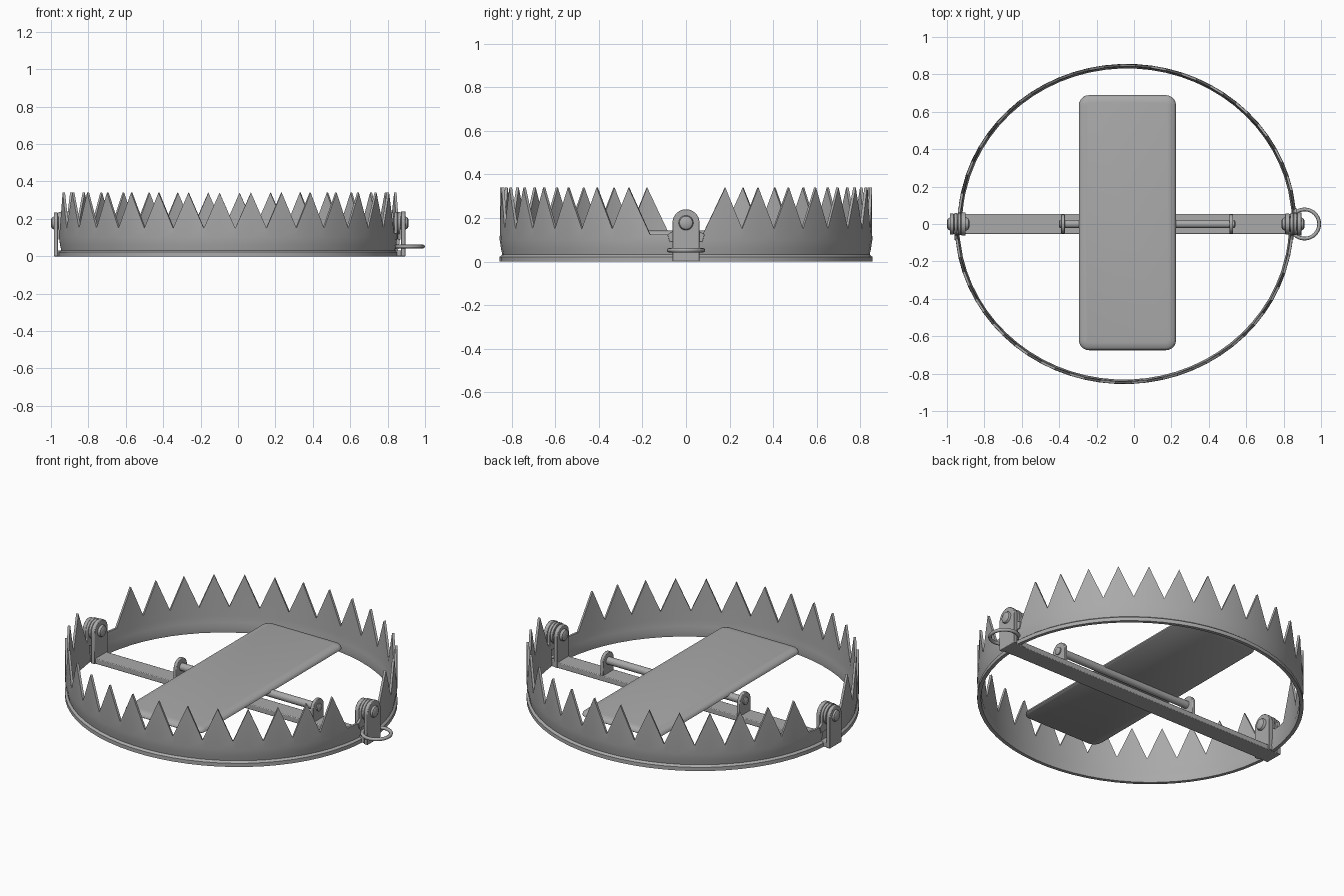
import bpy, bmesh, math
from mathutils import Matrix

if "Cube" in bpy.data.objects:
    bpy.data.objects.remove(bpy.data.objects["Cube"])

steel = bpy.data.materials.new("steel grey")
steel.diffuse_color = (0.4, 0.4, 0.4, 1)
steel.use_nodes = True
steel.node_tree.nodes["Principled BSDF"].inputs["Base Color"].default_value = steel.diffuse_color
CX = -0.045


def finish(bm, name, bevel=0.0, angle=35):
    bmesh.ops.recalc_face_normals(bm, faces=bm.faces)
    me = bpy.data.meshes.new(name)
    bm.to_mesh(me)
    bm.free()
    me.materials.append(steel)
    ob = bpy.data.objects.new(name, me)
    bpy.context.collection.objects.link(ob)
    if bevel:
        m = ob.modifiers.new("bevel", 'BEVEL')
        m.width, m.segments, m.limit_method = bevel, 2, 'ANGLE'
    bpy.ops.object.select_all(action='DESELECT')
    ob.select_set(True)
    bpy.context.view_layer.objects.active = ob
    bpy.ops.object.shade_smooth_by_angle(angle=math.radians(angle))
    return ob


def box(name, x0, x1, y0, y1, z0, z1, bevel=0.004):
    bm = bmesh.new()
    bmesh.ops.create_cube(bm, size=1)
    for v in bm.verts:
        v.co = ((x0 + x1) / 2 + v.co.x * (x1 - x0),
                (y0 + y1) / 2 + v.co.y * (y1 - y0),
                (z0 + z1) / 2 + v.co.z * (z1 - z0))
    return finish(bm, name, bevel)


def prism_x(name, x0, x1, pts, bevel=0.003):
    """Extrude a (y, z) outline along x."""
    bm = bmesh.new()
    f = bm.faces.new([bm.verts.new((x0, y, z)) for y, z in pts])
    r = bmesh.ops.extrude_face_region(bm, geom=[f])
    for v in r["geom"]:
        if isinstance(v, bmesh.types.BMVert):
            v.co.x = x1
    return finish(bm, name, bevel)


def arch(half, zc, z0, n=14):
    """Upright outline with a round top."""
    top = [(half * math.cos(math.pi * i / n), zc + half * math.sin(math.pi * i / n)) for i in range(n + 1)]
    return [(half, z0)] + top + [(-half, z0)]


def lathe_x(name, prof, z, y=0.0, n=20):
    """Revolve (x, radius) points about a line along x."""
    bm = bmesh.new()
    rings = [[bm.verts.new((x, y + r * math.cos(2 * math.pi * i / n), z + r * math.sin(2 * math.pi * i / n)))
              for i in range(n)] for x, r in prof]
    for a, b in zip(rings, rings[1:]):
        for i in range(n):
            bm.faces.new((a[i], a[(i + 1) % n], b[(i + 1) % n], b[i]))
    bm.faces.new(rings[0])
    bm.faces.new(rings[-1])
    return finish(bm, name)


# Toothed jaw: a half ring whose top edge zigzags between tips and valleys
FIRST, LAST, TEETH = 12.2, 162.0, 15
PITCH = (LAST - FIRST) / (TEETH - 1)
columns = [(3.6, 0.125), (5.2, 0.125)]
for i in range(TEETH):
    t = FIRST + i * PITCH
    columns.append((t, 0.34))
    if i < TEETH - 1:
        columns.append((t + PITCH / 2, 0.15))
columns += [(168.8, 0.125), (172.5, 0.125), (176.4, 0.125)]
outer = [(0.0, 0.006), (0.022, 0.006), (0.032, -0.006), (0.06, 0.0), (0.1, 0.006)]


def jaw(name, turn):
    bm = bmesh.new()
    loops = []
    for deg, top in columns:
        t = math.radians(deg)
        prof = outer + [(top, 0.005), (top, -0.008), (0.1, -0.012), (0.06, -0.014), (0.032, -0.018), (0.0, -0.014)]
        loops.append([bm.verts.new((0.008 + (0.9 + d) * math.cos(t), (0.85 + d) * math.sin(t), z))
                      for z, d in prof])
    n = len(loops[0])
    for a, b in zip(loops, loops[1:]):
        for i in range(n):
            bm.faces.new((a[i], a[(i + 1) % n], b[(i + 1) % n], b[i]))
    bm.faces.new(loops[0])
    bm.faces.new(loops[-1])
    bm.transform(Matrix.Translation((CX, 0, 0)) @ Matrix.Rotation(turn, 4, 'Z'))
    finish(bm, name, angle=30)


jaw("back_jaw", 0)
jaw("front_jaw", math.pi)

# Jaw hinge ears: an eye with a tail that reaches the band
for name, x, s in (("back_right", 0.862, 1), ("front_right", 0.844, -1),
                   ("back_left", -0.934, 1), ("front_left", -0.952, -1)):
    eye = [(0.06 * math.cos(a), 0.178 + 0.06 * math.sin(a))
           for a in [math.radians(10 + 17 * i) for i in range(16)]]
    pts = [(s * y, z) for y, z in eye + [(0.0, 0.09), (0.075, 0.09), (0.085, 0.125), (0.06, 0.14)]]
    prism_x(name + "_hinge_ear", x - 0.008, x + 0.008, pts, 0.002)

# Base bar with its hinge uprights and pivot pins
box("base_bar", -0.985, 0.895, -0.053, 0.053, 0.0, 0.032)
for side, plates, pin in (("left", ((-0.985, -0.962), (-0.924, -0.9)), (-1.0, -0.88)),
                          ("right", ((0.808, 0.832), (0.872, 0.895)), (0.788, 0.912))):
    for i, (a, b) in enumerate(plates):
        prism_x(f"{side}_hinge_upright_{i + 1}", a, b, arch(0.055 + 0.007 * i, 0.178, 0.0))
    a, b = pin
    lathe_x(f"{side}_pivot_pin", [(a, 0.018), (a + 0.006, 0.03), (a + 0.014, 0.034),
                                  (b - 0.014, 0.034), (b - 0.006, 0.03), (b, 0.018)], 0.178)

# Axle for the trigger plate, held by two rounded lugs
AXLE_Z = 0.105
for side, x in (("left", -0.38), ("right", 0.52)):
    prism_x(side + "_axle_lug", x - 0.01, x + 0.01, arch(0.05, AXLE_Z, 0.02))
lathe_x("axle", [(-0.402, 0.012), (-0.397, 0.022), (0.537, 0.022), (0.542, 0.012)], AXLE_Z)

# Trigger plate: rounded corners, rolled-over edge
bm = bmesh.new()
px, py, R = 0.26, 0.682, 0.055
levels = [(0.112, 0.008), (0.118, 0.0), (0.128, 0.002), (0.138, 0.014), (0.143, 0.04)]
rings = []
for z, inset in levels:
    ring = []
    for k in range(4):
        sx, sy = ((1, 1), (-1, 1), (-1, -1), (1, -1))[k]
        for j in range(6):
            a = math.radians(90 * k + 18 * j)
            r = R - inset
            ring.append(bm.verts.new((-0.035 + sx * (px - R) + r * math.cos(a),
                                      0.007 + sy * (py - R) + r * math.sin(a), z)))
    rings.append(ring)
for a, b in zip(rings, rings[1:]):
    n = len(a)
    for i in range(n):
        bm.faces.new((a[i], a[(i + 1) % n], b[(i + 1) % n], b[i]))
bm.faces.new(rings[0])
bm.faces.new(rings[-1])
finish(bm, "trigger_plate", angle=50)

# Chain ring at the right end
bpy.ops.mesh.primitive_torus_add(location=(0.912, 0, 0.052), major_radius=0.078, minor_radius=0.01,
                                 major_segments=32, minor_segments=8)
ob = bpy.context.object
ob.name = "chain_ring"
ob.data.materials.append(steel)
bpy.ops.object.shade_smooth_by_angle(angle=math.radians(60))
